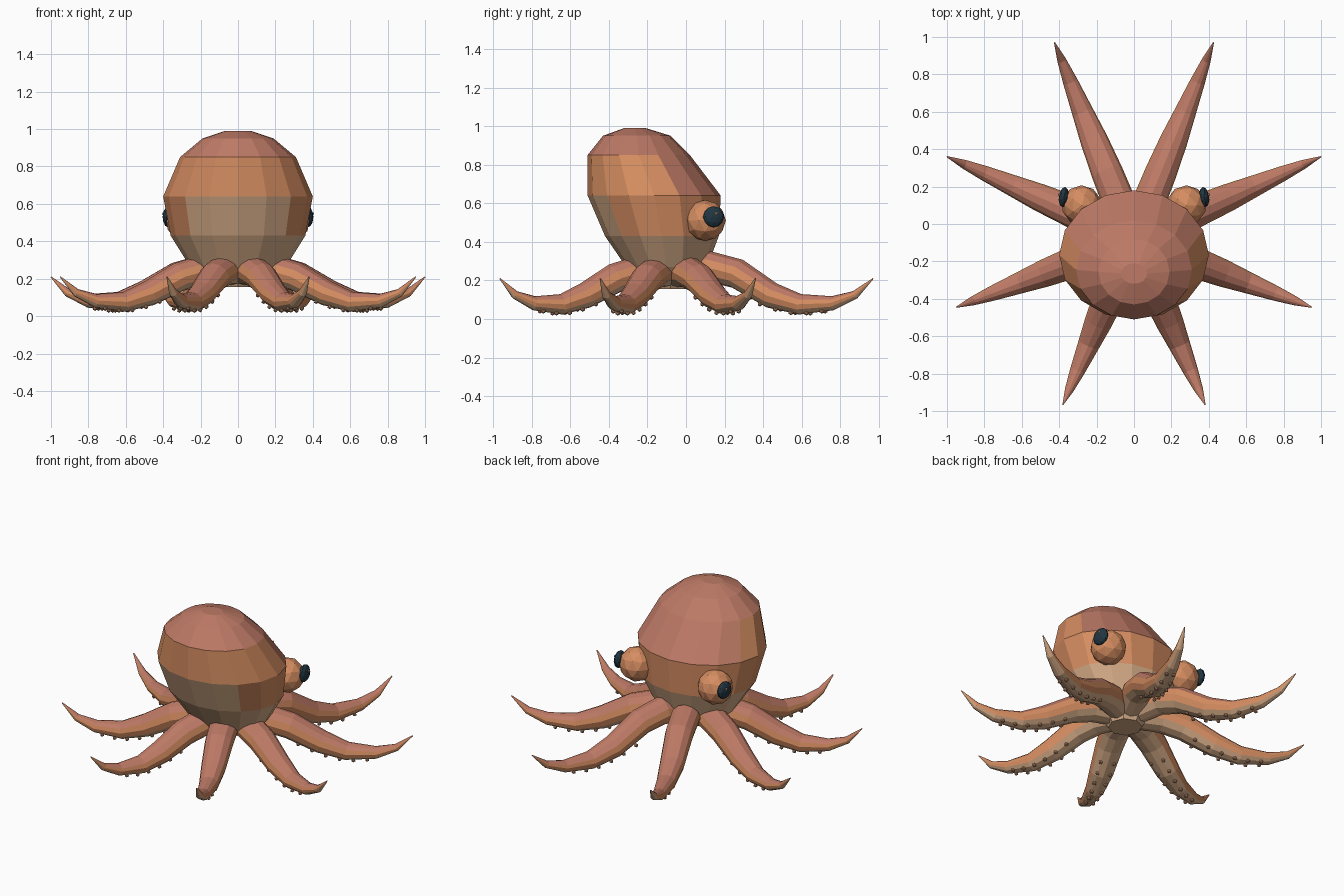
import bpy, bmesh, math
from mathutils import Vector, Matrix

if "Cube" in bpy.data.objects:
    bpy.data.objects.remove(bpy.data.objects["Cube"])


def material(name, rgb):
    m = bpy.data.materials.new(name)
    lin = [((c / 255 + 0.055) / 1.055) ** 2.4 for c in rgb]
    m.diffuse_color = (*lin, 1)
    m.use_nodes = True
    m.node_tree.nodes["Principled BSDF"].inputs["Base Color"].default_value = m.diffuse_color
    return m


ROSE = material("rose skin", (190, 122, 102))
ORANGE = material("orange skin", (213, 141, 97))
TAN = material("tan underside", (216, 174, 137))
EYE = material("dark eye", (34, 54, 66))
SUCKER = material("sucker brown", (196, 145, 112))


def finish(name, bm, mats):
    me = bpy.data.meshes.new(name)
    bmesh.ops.recalc_face_normals(bm, faces=bm.faces)
    bm.to_mesh(me)
    bm.free()
    for m in mats:
        me.materials.append(m)
    ob = bpy.data.objects.new(name, me)
    bpy.context.collection.objects.link(ob)
    return ob


def loft(bm, rings):
    """Skin a list of point rings; returns the faces of each band."""
    vs = [[bm.verts.new(p) for p in r] for r in rings]
    n = len(vs[0])
    bands = [[bm.faces.new((a[i], a[(i + 1) % n], b[(i + 1) % n], b[i]))
              for i in range(n)] for a, b in zip(vs, vs[1:])]
    return bands, bm.faces.new(vs[0][::-1]), bm.faces.new(vs[-1])


# Body: 16-sided bulb leaning forward; each ring is z, half width, y centre, half depth
BODY = [(0.20, 0.20, -0.10, 0.16), (0.27, 0.26, -0.10, 0.21),
        (0.43, 0.36, -0.125, 0.295), (0.64, 0.40, -0.165, 0.345),
        (0.85, 0.31, -0.245, 0.265), (0.95, 0.19, -0.255, 0.175),
        (0.99, 0.07, -0.265, 0.055)]
bm = bmesh.new()
rings = [[(rx * math.cos(k * math.pi / 8), yc + ry * math.sin(k * math.pi / 8), z)
          for k in range(16)] for z, rx, yc, ry in BODY]
bands, base, cap = loft(bm, rings)
base.material_index = 2
for b, faces in enumerate(bands):
    for k, f in enumerate(faces):
        if b < 2:
            f.material_index = 2
        elif b == 2:      # tan patch low on the front
            f.material_index = 2 if 10 <= k < 14 else 1
        elif b == 3:      # rose runs down the back
            f.material_index = 0 if 1 <= k < 7 else 1
finish("body", bm, [ROSE, ORANGE, TAN])

# Eyes: faceted ball, flattened dark pupil on the outside, tiny glint
for s, side in ((1, "right"), (-1, "left")):
    bm = bmesh.new()
    bmesh.ops.create_icosphere(bm, subdivisions=2, radius=0.107,
                               matrix=Matrix.Translation((s * 0.28, 0.10, 0.51)))
    finish(side + "_eyeball", bm, [ORANGE])
    bm = bmesh.new()
    bmesh.ops.create_icosphere(
        bm, subdivisions=2, radius=0.055,
        matrix=Matrix.Translation((s * 0.375, 0.143, 0.53))
        @ Matrix.Rotation(s * 0.12, 4, 'Z') @ Matrix.Diagonal((0.5, 1, 1, 1)))
    finish(side + "_pupil", bm, [EYE])
    bm = bmesh.new()
    bmesh.ops.create_icosphere(bm, subdivisions=1, radius=0.009,
                               matrix=Matrix.Translation((s * 0.398, 0.156, 0.547)))
    finish(side + "_glint", bm, [TAN])

# Tentacles: twelve-sided tapering arms; path is fraction of length, height, radius
HUB = Vector((0, -0.08, 0))
PATH = [(0.05, 0.235, 0.075), (0.20, 0.245, 0.088), (0.33, 0.21, 0.085),
        (0.50, 0.122, 0.074), (0.64, 0.076, 0.058), (0.80, 0.082, 0.040),
        (0.91, 0.125, 0.024), (1.0, 0.21, 0.003)]
TIPS = [(0.425, 0.97), (1.0, 0.36), (0.95, -0.445), (0.38, -0.965)]
SIDES = 12


def on_path(f):
    for a, b in zip(PATH, PATH[1:]):
        if f <= b[0]:
            t = (f - a[0]) / (b[0] - a[0])
            return a[1] + t * (b[1] - a[1]), a[2] + t * (b[2] - a[2])


def arm(name, tip, lift):
    d = Vector((tip[0], tip[1], 0)) - HUB
    length = d.length
    d.normalize()
    across = Vector((-d.y, d.x, 0))
    pts = [HUB + d * (f * length) + Vector((0, 0, z + (lift if 0.1 < f < 0.4 else 0)))
           for f, z, r in PATH]
    rings = []
    for i, p in enumerate(pts):
        along = (pts[min(i + 1, len(pts) - 1)] - pts[max(i - 1, 0)]).normalized()
        up = along.cross(across)
        r = PATH[i][2]
        rings.append([p + across * (r * math.cos(a)) + up * (r * 0.92 * math.sin(a))
                      for a in [k * math.tau / SIDES for k in range(SIDES)]])
    bm = bmesh.new()
    bands, root, end = loft(bm, rings)
    root.material_index = 2
    for faces in bands:   # rose top, orange flanks, tan underside
        for k, f in enumerate(faces):
            f.material_index = 0 if 1 <= k <= 4 else 2 if 7 <= k <= 10 else 1
    finish(name, bm, [ROSE, ORANGE, TAN])

    # Suckers: two rows of small beads beneath the arm
    bm = bmesh.new()
    for j in range(6):
        f = 0.38 + j * 0.075
        z, r = on_path(f)
        for s in (1, -1):
            p = HUB + d * (f * length) + across * (s * r * 0.5)
            p.z = max(z - r * 0.88, 0.013)
            bmesh.ops.create_icosphere(bm, subdivisions=1, radius=0.013,
                                       matrix=Matrix.Translation(p))
    finish(name + "_suckers", bm, [SUCKER])


for i, (x, y) in enumerate(TIPS):
    lift = 0.025 if i == 0 else 0.0
    arm(f"right_tentacle_{i + 1}", (x, y), lift)
    arm(f"left_tentacle_{i + 1}", (-x, y), lift)

# Hub: flat tan underside where the arms meet
bm = bmesh.new()
loft(bm, [[HUB + Vector((r * math.cos(k * math.pi / 4), r * math.sin(k * math.pi / 4), z))
           for k in range(8)] for r, z in ((0.10, 0.155), (0.14, 0.22))])
finish("underside_hub", bm, [TAN])
